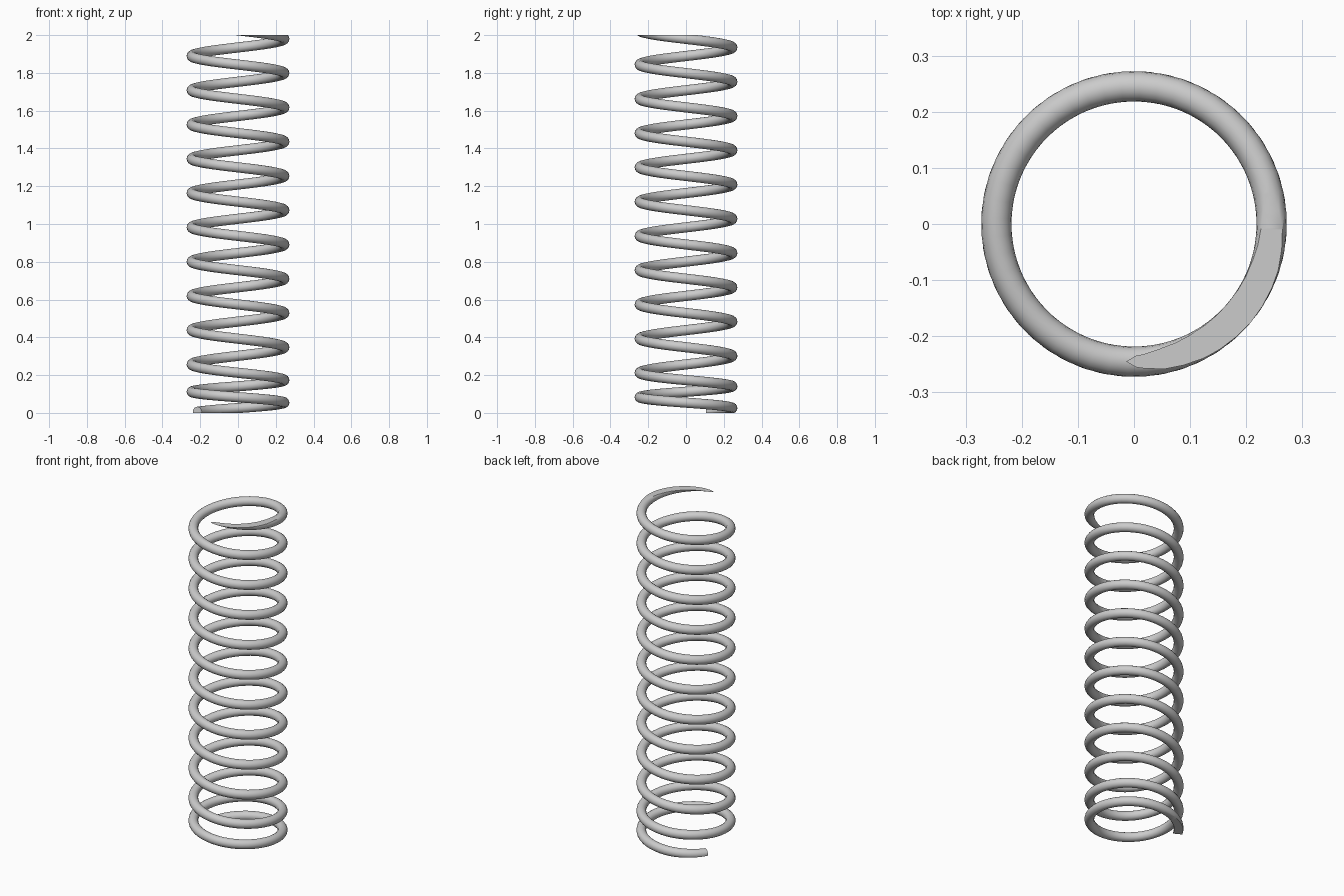
import bpy
import bmesh
from math import sin, cos, pi, atan2, radians
from mathutils import Vector

cube = bpy.data.objects.get("Cube")
if cube:
    bpy.data.objects.remove(cube)

COIL_R, WIRE_R = 0.2455, 0.0268
SIDES, STEPS_PER_TURN = 16, 48
START, END = -0.32, 11.42        # turns, counted downwards from the top
PITCH, END_PITCH = 0.1814, 0.115  # open coils, tighter coils near the base
BLEND_FROM, BLEND_TO = 9.6, 10.3


def pitch_at(turn):
    t = min(max((turn - BLEND_FROM) / (BLEND_TO - BLEND_FROM), 0), 1)
    return PITCH + (END_PITCH - PITCH) * t


def wire_ring(bm, turn, z):
    """One cross-section of the wire, square to its path."""
    a = 2 * pi * turn
    tilt = atan2(pitch_at(turn), 2 * pi * COIL_R)
    out = Vector((cos(a), sin(a), 0))
    along = Vector((-sin(a), cos(a), 0))
    up = Vector((0, 0, 1)) * cos(tilt) + along * sin(tilt)
    centre = out * COIL_R + Vector((0, 0, z))
    return [bm.verts.new(centre + WIRE_R * (out * cos(b) + up * sin(b)))
            for b in (2 * pi * i / SIDES for i in range(SIDES))]


# Sweep the wire down the helix
bm = bmesh.new()
count = round((END - START) * STEPS_PER_TURN)
step = (END - START) / count
z = 1.98 - START * PITCH
previous = None
for i in range(count + 1):
    turn = START + i * step
    ring = wire_ring(bm, turn, z)
    if previous:
        for j in range(SIDES):
            k = (j + 1) % SIDES
            bm.faces.new((previous[j], previous[k], ring[k], ring[j]))
    else:
        bm.faces.new(ring)
    previous = ring
    z -= pitch_at(turn + step / 2) * step
bm.faces.new(previous)

# Grind both ends flat
for height, side in ((2, 1), (0, -1)):
    cut = bmesh.ops.bisect_plane(
        bm, geom=bm.verts[:] + bm.edges[:] + bm.faces[:], dist=1e-6,
        plane_co=(0, 0, height), plane_no=(0, 0, side), clear_outer=True)
    rim = [e for e in cut["geom_cut"] if isinstance(e, bmesh.types.BMEdge)]
    bmesh.ops.triangle_fill(bm, edges=rim, use_beauty=True, normal=(0, 0, side))
bmesh.ops.recalc_face_normals(bm, faces=bm.faces[:])

mesh = bpy.data.meshes.new("coil_spring")
bm.to_mesh(mesh)
bm.free()
spring = bpy.data.objects.new("coil_spring", mesh)
bpy.context.collection.objects.link(spring)

# Plain steel grey
steel = bpy.data.materials.new("steel_grey")
steel.use_nodes = True
colour = (0.6, 0.6, 0.6, 1)
steel.diffuse_color = colour
steel.node_tree.nodes["Principled BSDF"].inputs["Base Color"].default_value = colour
mesh.materials.append(steel)

bpy.context.view_layer.objects.active = spring
spring.select_set(True)
bpy.ops.object.shade_smooth_by_angle(angle=radians(35))
